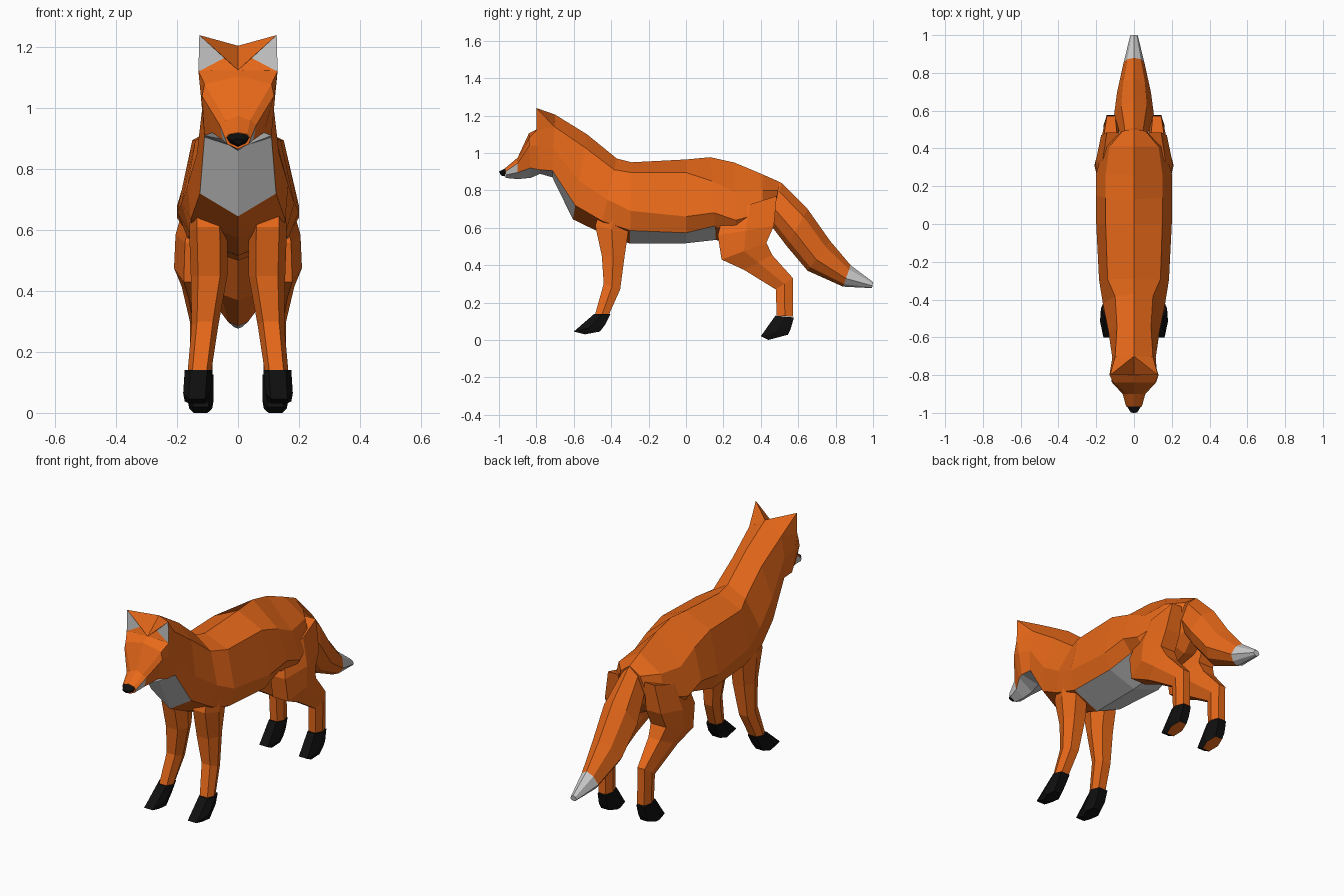
import bpy, bmesh

if "Cube" in bpy.data.objects:
    bpy.data.objects.remove(bpy.data.objects["Cube"])


def material(name, rgb):
    m = bpy.data.materials.new(name)
    m.diffuse_color = (*rgb, 1)
    m.use_nodes = True
    m.node_tree.nodes["Principled BSDF"].inputs["Base Color"].default_value = m.diffuse_color
    return m


ORANGE, WHITE, BLACK = 0, 1, 2
MATS = [material("orange_fur", (0.8, 0.14, 0.01)),
        material("white_fur", (0.8, 0.8, 0.8)),
        material("black_fur", (0.005, 0.005, 0.005))]


def finish(name, bm, mirror=False):
    bmesh.ops.recalc_face_normals(bm, faces=bm.faces)
    me = bpy.data.meshes.new(name)
    bm.to_mesh(me)
    bm.free()
    for m in MATS:
        me.materials.append(m)
    ob = bpy.data.objects.new(name, me)
    bpy.context.collection.objects.link(ob)
    if mirror:
        ob.modifiers.new("mirror", "MIRROR")
    return ob


def loft(name, rings, colour, mirror=False, end_colour=None):
    """Skin rings of points; colour(segment, side) picks each face's material."""
    bm = bmesh.new()
    vs = [[bm.verts.new(p) for p in r] for r in rings]
    n = len(vs[0])
    for i in range(len(vs) - 1):
        for j in range(n):
            k = (j + 1) % n
            f = bm.faces.new((vs[i][j], vs[i][k], vs[i + 1][k], vs[i + 1][j]))
            f.material_index = colour(i, j)
    for i, e in ((0, 0), (-1, len(vs) - 2)):
        f = bm.faces.new(vs[i])
        f.material_index = colour(e, 0)
    if end_colour is not None:
        f.material_index = end_colour
    return finish(name, bm, mirror)


def section(yt, zt, w1, z1, w2, z2, w3, z3, yb, zb):
    """Symmetric eight-sided ring: top, shoulder, side, lower edge, bottom."""
    def y(z):
        return yb + (yt - yb) * (z - zb) / (zt - zb)
    half = [(w1, y(z1), z1), (w2, y(z2), z2), (w3, y(z3), z3)]
    return ([(0, yt, zt)] + half + [(0, yb, zb)]
            + [(-a, b, c) for a, b, c in reversed(half)])


def limb_ring(yf, zf, yb, zb, xi, xo):
    """Six-sided limb ring between a front point and a back point."""
    c, h = (xi + xo) / 2, (xo - xi) / 2
    ym, zm = (yf + yb) / 2, (zf + zb) / 2
    return [(c - h * .6, yf, zf), (c + h * .6, yf, zf), (xo, ym, zm),
            (c + h * .6, yb, zb), (c - h * .6, yb, zb), (xi, ym, zm)]


# torso and neck
body = [
    (-.70, 1.205, .10, 1.14, .115, 1.02, .11, .905, -.715, .87),
    (-.53, 1.10, .09, 1.03, .135, .85, .125, .72, -.605, .645),
    (-.37, .97, .10, .91, .165, .75, .155, .635, -.46, .575),
    (-.29, .95, .14, .895, .185, .69, .155, .585, -.30, .515),
    (.00, .965, .15, .895, .20, .66, .165, .573, .00, .517),
    (.13, .977, .15, .85, .20, .68, .15, .61, .16, .535),
    (.26, .948, .15, .79, .20, .64, .14, .55, .27, .50),
    (.41, .885, .13, .80, .16, .68, .09, .58, .41, .55),
    (.50, .845, .06, .80, .085, .72, .05, .64, .46, .61)]
loft("body", [section(*s) for s in body],
     lambda i, j: WHITE if j in (3, 4) and i in (0, 3, 4) else ORANGE)

# head with white jaw
head = [
    body[0],
    (-.80, 1.125, .13, 1.122, .122, 1.04, .11, .91, -.78, .888),
    (-.84, 1.105, .11, 1.08, .118, 1.04, .085, .92, -.83, .867),
    (-.90, .975, .04, .96, .06, .945, .05, .895, -.90, .86),
    (-.965, .92, .03, .915, .042, .90, .035, .882, -.965, .866)]
loft("head", [section(*s) for s in head],
     lambda i, j: WHITE if j in (3, 4) or (i == 3 and j in (2, 5)) else ORANGE)

# nose
nose = [(-.955, .924, .032, .918, .04, .905, .025, .885, -.97, .874),
        (-1.0, .90, .012, .898, .018, .893, .01, .884, -.99, .88)]
loft("nose", [section(*s) for s in nose], lambda i, j: BLACK)

# ears: tip, crown, forehead, inner corner, outer corner, back corner
bm = bmesh.new()
tip, crown, brow, inner, outer, back = [bm.verts.new(p) for p in (
    (.127, -.80, 1.24), (0, -.70, 1.205), (0, -.80, 1.125),
    (.045, -.785, 1.165), (.13, -.80, 1.12), (.10, -.703, 1.14))]
for face, col in (((tip, inner, outer), WHITE), ((inner, brow, outer), ORANGE),
                  ((tip, crown, brow), ORANGE), ((tip, brow, inner), ORANGE),
                  ((tip, back, crown), ORANGE), ((tip, outer, back), ORANGE),
                  ((crown, back, outer), ORANGE), ((crown, outer, brow), ORANGE)):
    bm.faces.new(face).material_index = col
finish("ears", bm, mirror=True)


# tail with white tip
def tail_ring(yt, zt, w, yb, zb):
    def z(t):
        return zt + (zb - zt) * t
    return section(yt, zt, w * .65, z(.2), w, z(.62), w * .6, z(.88), yb, zb)


tail = [(.46, .86, .06, .42, .64), (.51, .84, .075, .46, .605),
        (.65, .70, .105, .54, .50), (.77, .53, .09, .65, .37),
        (.88, .40, .055, .84, .285), (1.0, .31, .02, .995, .277)]
loft("tail", [tail_ring(*t) for t in tail],
     lambda i, j: WHITE if i == 4 else ORANGE)

# legs and paws, mirrored left to right
front_leg = [(-.46, .70, -.30, .70, .05, .155), (-.485, .61, -.31, .57, .035, .16),
             (-.45, .45, -.328, .45, .035, .155), (-.44, .30, -.352, .27, .065, .152),
             (-.485, .14, -.41, .14, .087, .165)]
front_paw = [(-.49, .14, -.403, .14, .083, .175), (-.60, .045, -.43, .085, .09, .18),
             (-.54, .03, -.46, .045, .095, .175)]
hind_leg = [(.20, .68, .485, .77, .06, .165), (.17, .56, .47, .61, .05, .205),
            (.19, .43, .43, .52, .05, .21), (.31, .375, .46, .455, .065, .185),
            (.48, .27, .572, .33, .085, .158), (.485, .13, .572, .125, .083, .155)]
hind_paw = [(.478, .13, .577, .12, .08, .16), (.40, .02, .56, .06, .08, .165),
            (.44, .0, .545, .028, .085, .16)]
for name, rings, col, sole in (("front_legs", front_leg, ORANGE, None),
                               ("front_paws", front_paw, BLACK, None),
                               ("hind_legs", hind_leg, ORANGE, None),
                               ("hind_paws", hind_paw, BLACK, ORANGE)):
    loft(name, [limb_ring(*r) for r in rings], lambda i, j: col,
         mirror=True, end_colour=sole)
